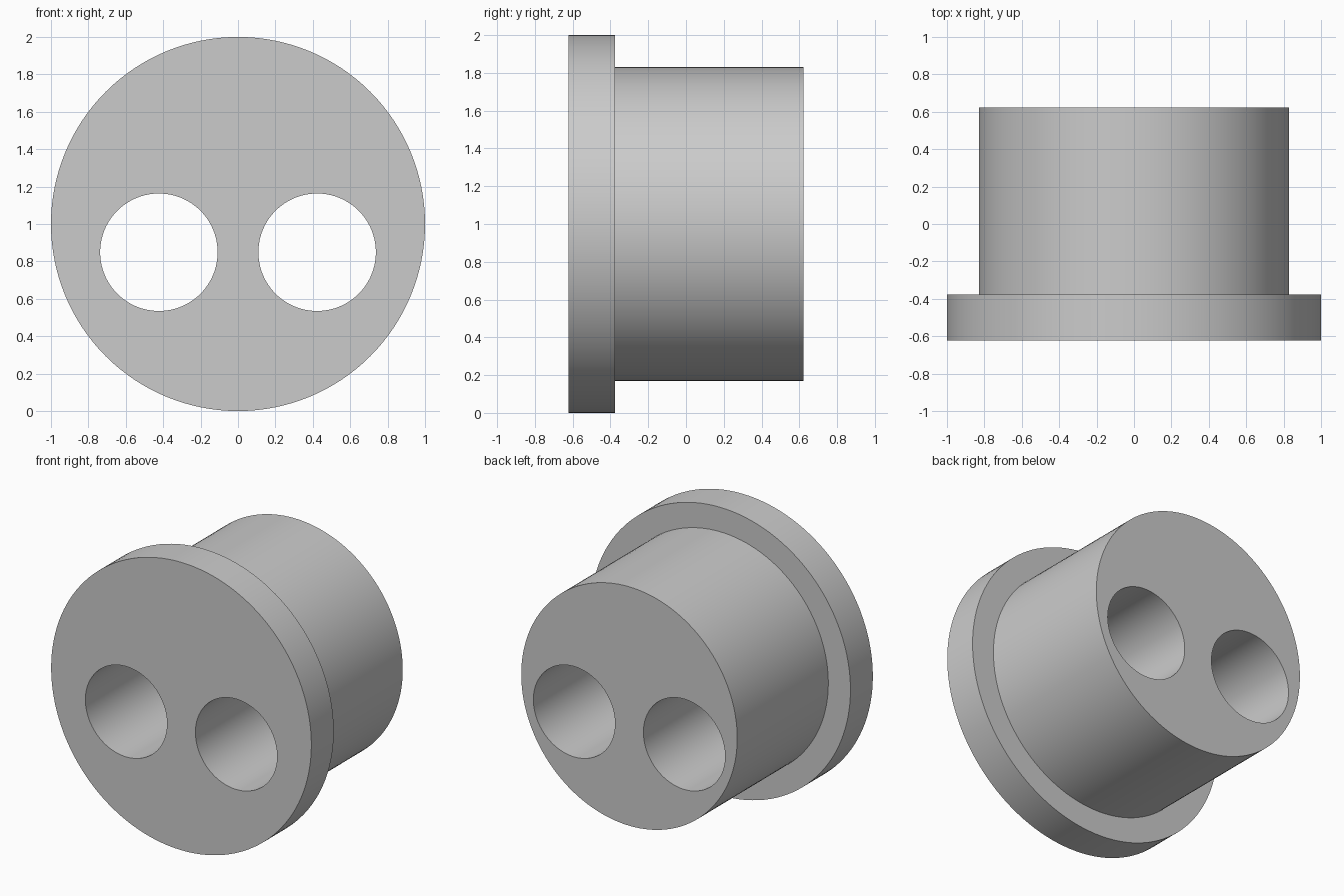
import bpy
import bmesh
from math import radians
from mathutils import Matrix

cube = bpy.data.objects.get("Cube")
if cube:
    bpy.data.objects.remove(cube, do_unlink=True)

SEGMENTS = 128
FRONT, STEP, BACK = -0.623, -0.377, 0.623
AXIS_Z = 1.0

grey = bpy.data.materials.new("plain grey")
grey.use_nodes = True
colour = (0.6, 0.6, 0.6, 1)
grey.diffuse_color = colour
grey.node_tree.nodes["Principled BSDF"].inputs["Base Color"].default_value = colour


def new_object(name, bm):
    bmesh.ops.recalc_face_normals(bm, faces=bm.faces)
    mesh = bpy.data.meshes.new(name)
    bm.to_mesh(mesh)
    bm.free()
    mesh.materials.append(grey)
    obj = bpy.data.objects.new(name, mesh)
    bpy.context.collection.objects.link(obj)
    return obj


def stepped_cylinder(name, x, z, profile):
    """Solid of revolution along y from (radius, y) rings, capped at both ends."""
    bm = bmesh.new()
    rings = []
    for radius, y in profile:
        place = Matrix.Translation((x, y, z)) @ Matrix.Rotation(radians(90), 4, "X")
        ring = bmesh.ops.create_circle(bm, segments=SEGMENTS, radius=radius, matrix=place)
        rings.append(ring["verts"])
    for a, b in zip(rings, rings[1:]):
        for i in range(SEGMENTS):
            j = (i + 1) % SEGMENTS
            bm.faces.new((a[i], a[j], b[j], b[i]))
    bm.faces.new(rings[0])
    bm.faces.new(rings[-1])
    return new_object(name, bm)


# Wide front flange and narrower body in one solid
plug = stepped_cylinder("flanged_plug", 0, AXIS_Z, [
    (1.0, FRONT), (1.0, STEP), (0.83, STEP), (0.83, BACK)])

# Two through holes, mirrored left and right
for side, x in (("left", 0.423), ("right", -0.423)):
    cutter = stepped_cylinder(side + "_hole_cutter", x, 0.849,
                              [(0.314, FRONT - 0.2), (0.314, BACK + 0.2)])
    cutter.hide_render = True
    cut = plug.modifiers.new(side + "_hole", "BOOLEAN")
    cut.operation = "DIFFERENCE"
    cut.solver = "EXACT"
    cut.object = cutter
    bpy.ops.object.select_all(action="DESELECT")
    plug.select_set(True)
    bpy.context.view_layer.objects.active = plug
    bpy.ops.object.modifier_apply(modifier=cut.name)
    bpy.data.objects.remove(cutter, do_unlink=True)

# Smooth round walls, crisp rims
bpy.ops.object.shade_smooth_by_angle(angle=radians(30))
